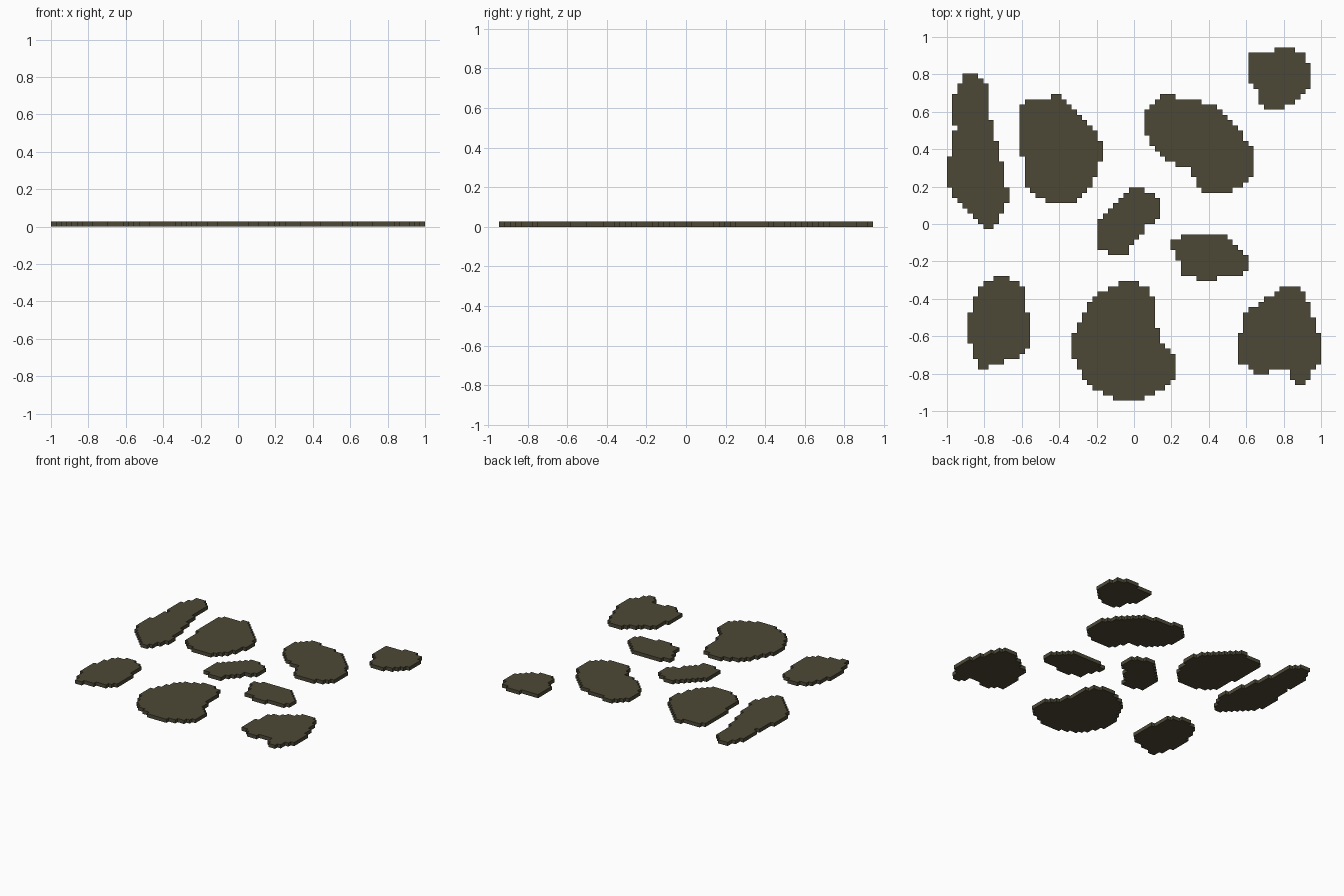
import bpy
import math

if "Cube" in bpy.data.objects:
    bpy.data.objects.remove(bpy.data.objects["Cube"])

CELL = 1 / 36  # all outlines are drawn in whole grid cells

mat = bpy.data.materials.new("dark_olive")
mat.diffuse_color = (0.073, 0.066, 0.037, 1)
mat.use_nodes = True
mat.node_tree.nodes["Principled BSDF"].inputs["Base Color"].default_value = mat.diffuse_color


def inside(x, y, poly):
    """Even-odd point in polygon test."""
    hit = False
    for (ax, ay), (bx, by) in zip(poly, poly[1:] + poly[:1]):
        if (ay > y) != (by > y) and x < ax + (y - ay) * (bx - ax) / (by - ay):
            hit = not hit
    return hit


def patch(name, poly):
    """Fill an outline with square cells and give it one cell of thickness."""
    xs, ys = [p[0] for p in poly], [p[1] for p in poly]
    index, verts, faces = {}, [], []

    def vert(i, j):
        if (i, j) not in index:
            index[i, j] = len(verts)
            verts.append((i * CELL, j * CELL, 0))
        return index[i, j]

    for i in range(min(xs), max(xs)):
        for j in range(min(ys), max(ys)):
            if all(inside(i + u, j + v, poly) for u in (0.301, 0.701) for v in (0.302, 0.702)):
                faces.append([vert(i, j), vert(i + 1, j), vert(i + 1, j + 1), vert(i, j + 1)])
    me = bpy.data.meshes.new(name)
    me.from_pydata(verts, [], faces)
    me.materials.append(mat)
    ob = bpy.data.objects.new(name, me)
    bpy.context.collection.objects.link(ob)
    mod = ob.modifiers.new("thickness", 'SOLIDIFY')
    mod.thickness = CELL
    mod.offset = 1


# Back row of patches
patch("patch_far_left", [
    (-33, 29), (-30, 29), (-28, 27), (-28, 20), (-27, 20), (-27, 16), (-26, 16), (-26, 12),
    (-25, 12), (-25, 7), (-24, 7), (-24, 4), (-26, 0), (-27, -1), (-29, -1), (-35, 5),
    (-36, 7), (-36, 13), (-35, 13), (-35, 18), (-34, 18), (-34, 19), (-35, 19), (-35, 25),
    (-34, 25), (-34, 27), (-33, 27)])
patch("patch_back_left", [
    (-16, 25), (-14, 25), (-13, 24), (-7, 18), (-6, 16), (-6, 13), (-8, 7), (-11, 4),
    (-17, 4), (-19, 5), (-21, 7), (-21, 13), (-22, 13), (-22, 23), (-21, 23), (-21, 24),
    (-16, 24)])
patch("patch_back_right", [
    (5, 25), (8, 25), (8, 24), (13, 24), (13, 23), (16, 23), (16, 22), (17, 22), (21, 18),
    (22, 16), (23, 15), (23, 9), (21, 7), (19, 6), (13, 6), (12, 7), (12, 9), (11, 9),
    (11, 11), (8, 11), (6, 12), (4, 14), (3, 15), (2, 17), (2, 22)])
patch("patch_back_corner", [
    (27, 34), (31, 34), (31, 33), (33, 33), (33, 31), (34, 31), (34, 26), (31, 23), (29, 22),
    (25, 22), (25, 23), (24, 23), (24, 26), (23, 26), (23, 27), (22, 27), (22, 33), (27, 33)])

# Small middle patches
patch("patch_centre", [
    (-1, 7), (2, 7), (2, 6), (4, 6), (4, 5), (5, 5), (5, 1), (4, 1), (4, 0), (2, 0), (2, -2),
    (-1, -5), (-1, -6), (-5, -6), (-5, -5), (-7, -5), (-7, 1)])
patch("patch_middle_right", [
    (9, -2), (18, -2), (18, -3), (19, -3), (22, -6), (22, -9), (21, -9), (21, -10), (16, -10),
    (16, -11), (12, -11), (12, -10), (9, -10), (9, -7), (8, -7), (8, -5), (7, -5), (7, -3),
    (9, -3)])

# Front row of patches
patch("patch_front_left", [
    (-27, -10), (-24, -10), (-24, -11), (-22, -11), (-22, -12), (-21, -12), (-21, -17),
    (-20, -17), (-20, -24), (-22, -26), (-25, -26), (-25, -27), (-28, -27), (-28, -28),
    (-30, -28), (-30, -26), (-31, -26), (-31, -23), (-32, -23), (-32, -17), (-31, -17),
    (-31, -14), (-30, -14), (-30, -12), (-29, -11), (-27, -11)])
patch("patch_front_middle", [
    (-3, -11), (1, -11), (1, -12), (3, -12), (3, -14), (4, -14), (4, -20), (5, -20), (5, -23),
    (6, -23), (6, -24), (7, -24), (7, -25), (8, -25), (8, -30), (6, -32), (4, -33), (1, -34),
    (-3, -34), (-6, -33), (-10, -30), (-12, -26), (-12, -21), (-9, -15), (-7, -13), (-5, -12)])
patch("patch_front_right", [
    (28, -12), (32, -12), (32, -13), (33, -13), (33, -15), (34, -15), (34, -18), (35, -18),
    (35, -21), (36, -21), (36, -27), (35, -27), (35, -28), (34, -28), (34, -30), (33, -30),
    (33, -31), (31, -31), (31, -30), (30, -30), (30, -28), (26, -28), (26, -29), (23, -29),
    (23, -28), (20, -27), (20, -21), (21, -21), (21, -17), (22, -16), (24, -15), (27, -13)])
